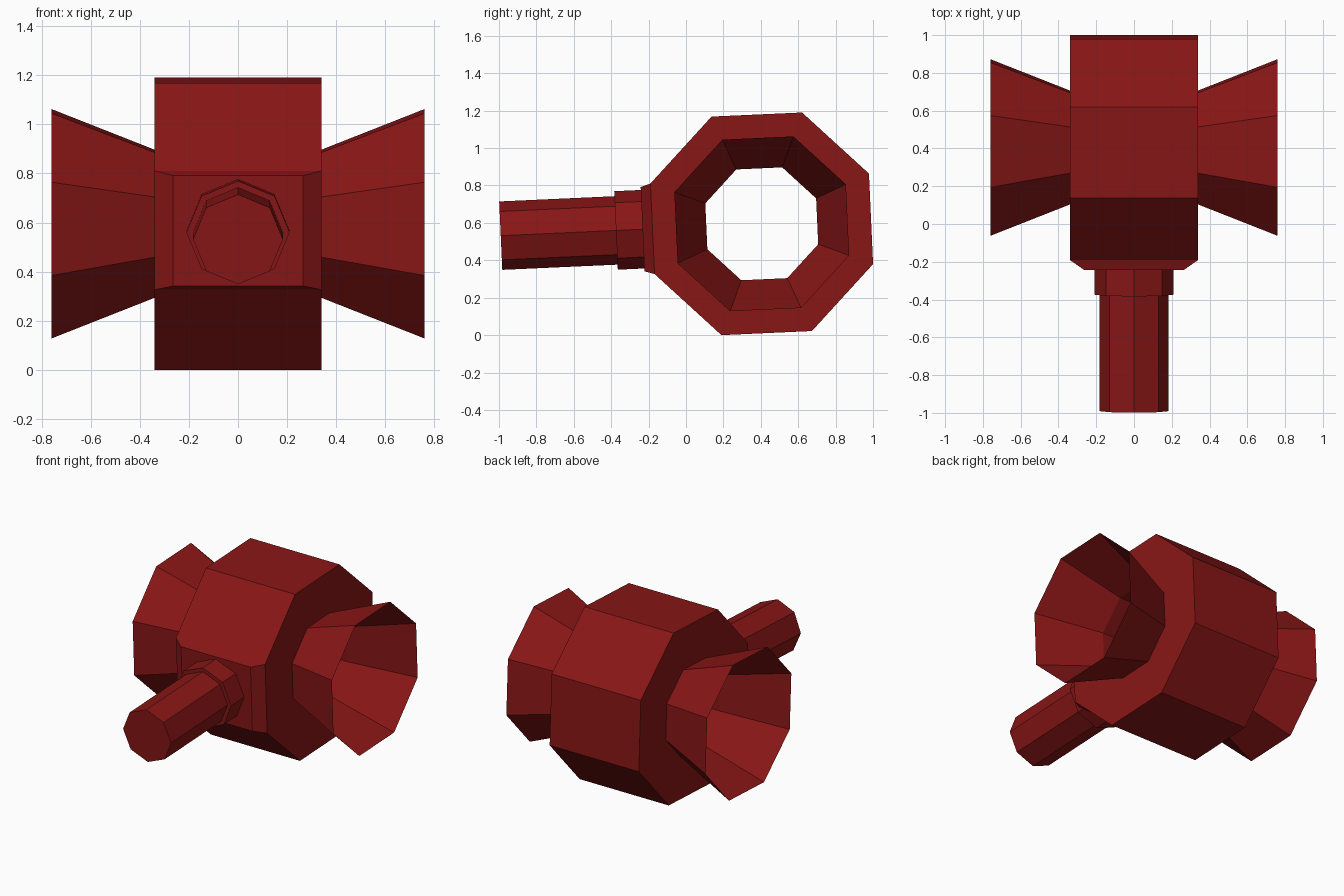
import bpy, bmesh, math
from mathutils import Matrix, Vector

if "Cube" in bpy.data.objects:
    bpy.data.objects.remove(bpy.data.objects["Cube"])

# The whole model leans slightly about the drum axis
PLACE = Matrix.Translation((0, 0.405, 0.595)) @ Matrix.Rotation(math.radians(2.6), 4, 'X')

red = bpy.data.materials.new("dark_red")
red.diffuse_color = (0.25, 0.008, 0.008, 1)
red.use_nodes = True
red.node_tree.nodes["Principled BSDF"].inputs["Base Color"].default_value = red.diffuse_color


def ring_x(bm, x, r):
    """Octagon around the x axis, flat sides to the front and top."""
    return [bm.verts.new((x, r * math.cos(math.radians(22.5 + 45 * i)),
                          r * math.sin(math.radians(22.5 + 45 * i)))) for i in range(8)]


def ring_y(bm, y, r):
    """Octagon around the y axis, corner at the top."""
    return [bm.verts.new((r * math.sin(math.radians(45 * i)), y,
                          r * math.cos(math.radians(45 * i)))) for i in range(8)]


def bridge(bm, a, b):
    return [bm.faces.new((a[i], a[(i + 1) % 8], b[(i + 1) % 8], b[i])) for i in range(8)]


def finish(name, bm):
    bmesh.ops.recalc_face_normals(bm, faces=bm.faces)
    bm.transform(PLACE)
    me = bpy.data.meshes.new(name)
    bm.to_mesh(me)
    bm.free()
    me.materials.append(red)
    ob = bpy.data.objects.new(name, me)
    bpy.context.collection.objects.link(ob)


# Hollow octagonal drum with a raised, bevelled front face
bm = bmesh.new()
rings = [ring_x(bm, x, r) for x, r in ((-0.34, 0.633), (0.34, 0.633), (0.34, 0.321), (-0.34, 0.321))]
for i in range(4):
    faces = bridge(bm, rings[i], rings[(i + 1) % 4])
    if i == 0:
        front = min(faces, key=lambda f: f.calc_center_median().y)
raised = bmesh.ops.extrude_discrete_faces(bm, faces=[])["faces"]
ext = bmesh.ops.extrude_face_region(bm, geom=[front])["geom"]
bmesh.ops.delete(bm, geom=[front], context='FACES_ONLY')
for v in ext:
    if isinstance(v, bmesh.types.BMVert):
        v.co = Vector((v.co.x * 0.78, v.co.y - 0.053, v.co.z * 0.93))
finish("drum", bm)

# Flared thin horns on both sides
for side, label in ((-1, "left"), (1, "right")):
    bm = bmesh.new()
    faces = bridge(bm, ring_x(bm, side * 0.34, 0.321), ring_x(bm, side * 0.76, 0.497))
    finish(label + "_horn", bm)

# Collar and handle pointing to the front
for name, r, y0, y1 in (("collar", 0.21, -0.60, -0.78), ("handle", 0.183, -0.70, -1.397)):
    bm = bmesh.new()
    a, b = ring_y(bm, y0, r), ring_y(bm, y1, r)
    bridge(bm, a, b)
    bm.faces.new(a)
    bm.faces.new(b)
    finish(name, bm)
